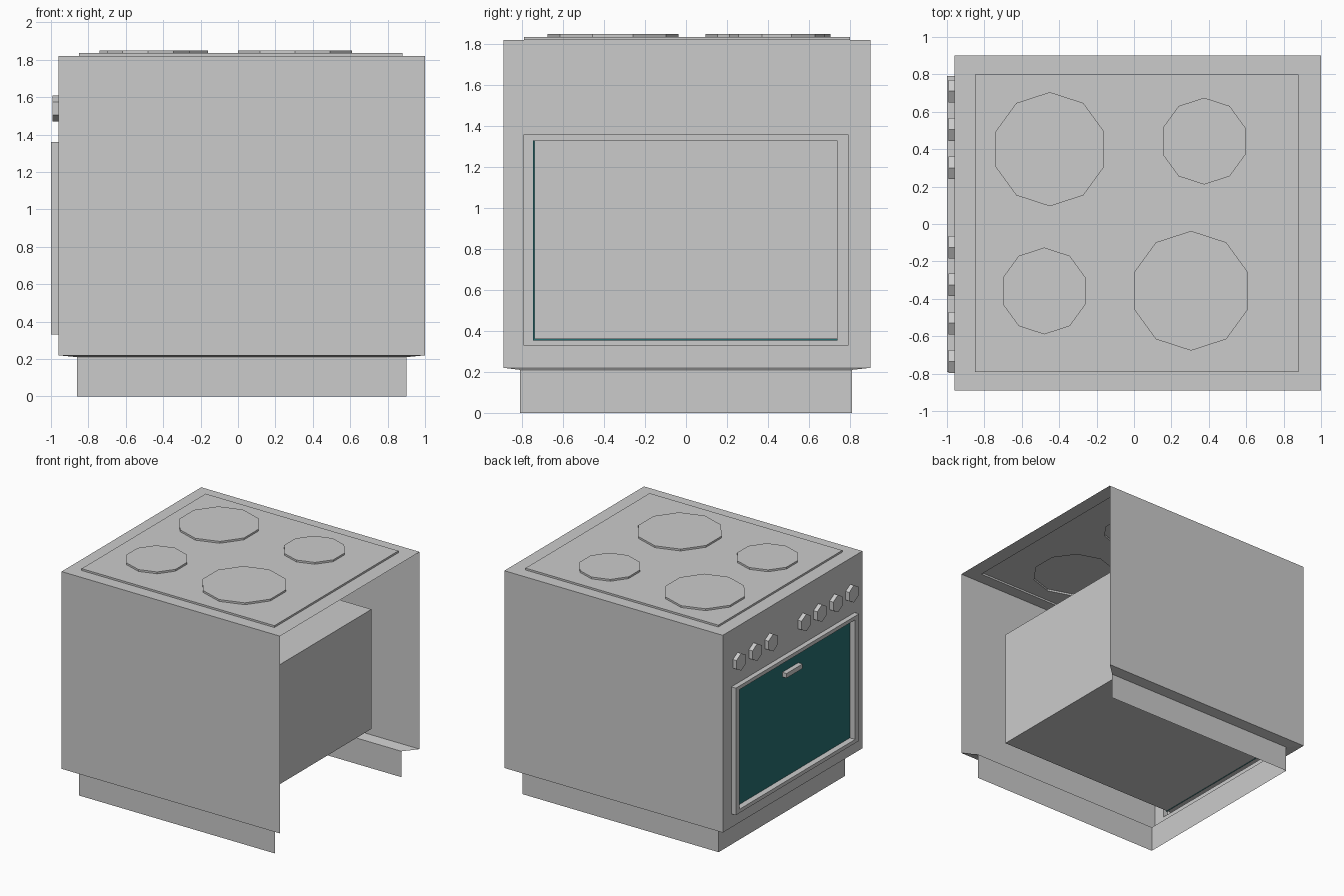
import bpy, bmesh, math

if "Cube" in bpy.data.objects:
    bpy.data.objects.remove(bpy.data.objects["Cube"])


def finish(name, bm, material=None):
    bmesh.ops.remove_doubles(bm, verts=bm.verts, dist=1e-5)
    bmesh.ops.recalc_face_normals(bm, faces=bm.faces)
    mesh = bpy.data.meshes.new(name)
    bm.to_mesh(mesh)
    bm.free()
    obj = bpy.data.objects.new(name, mesh)
    bpy.context.collection.objects.link(obj)
    if material:
        mesh.materials.append(material)
    return obj


def loft(name, rings, skip=(), cap_start=False, cap_end=False):
    """Bridge equal-length point rings; skip holds (step, side) quads left open."""
    bm = bmesh.new()
    loops = [[bm.verts.new(p) for p in ring] for ring in rings]
    n = len(loops[0])
    for i in range(len(loops) - 1):
        a, b = loops[i], loops[i + 1]
        for j in range(n):
            if (i, j) not in skip:
                k = (j + 1) % n
                bm.faces.new((a[j], a[k], b[k], b[j]))
    if cap_start:
        bm.faces.new(loops[0])
    if cap_end:
        bm.faces.new(loops[-1])
    return finish(name, bm)


def rect_z(x0, x1, y0, y1, z):
    return [(x0, y0, z), (x1, y0, z), (x1, y1, z), (x0, y1, z)]


def rect_x(y0, y1, z0, z1, x):
    return [(x, y0, z0), (x, y1, z0), (x, y1, z1), (x, y0, z1)]


def decagon(cx, cy, r, z):
    return [(cx + r * math.cos(math.pi / 2 + i * math.tau / 10),
             cy + r * math.sin(math.pi / 2 + i * math.tau / 10), z)
            for i in range(10)]


BASE = (-0.86, 0.90, -0.81, 0.81)
BODY = (-0.96, 1.00, -0.89, 0.90)
PLATE = (-0.85, 0.88, -0.79, 0.80)
PLATE_Z, BURNER_Z = 1.835, 1.85

# Shell: plinth, flange, side walls and raised hob edge; open at the back and below
loft("stove_body",
     [rect_z(*BASE, 0), rect_z(*BASE, 0.21), rect_z(*BODY, 0.22),
      rect_z(*BODY, 1.82), rect_z(*PLATE, 1.82), rect_z(*PLATE, PLATE_Z)],
     skip={(0, 1), (1, 1), (2, 1), (2, 3)})

# Front panel, door frame and oven cavity in one run of nested rectangles
FRAME = (-0.79, 0.79, 0.33, 1.36)
OVEN = (-0.74, 0.74, 0.36, 1.33)
loft("front_panel_and_oven",
     [rect_x(-0.89, 0.90, 0.22, 1.82, -0.96), rect_x(*FRAME, -0.96),
      rect_x(*FRAME, -1.0), rect_x(*OVEN, -1.0), rect_x(*OVEN, 0.68)],
     cap_end=True)

# Hollow burners: centre x, centre y, radius
burners = [(-0.45, 0.40, 0.305), (0.375, 0.443, 0.232),
           (-0.48, -0.358, 0.232), (0.305, -0.357, 0.32)]
for i, (cx, cy, r) in enumerate(burners):
    loft(f"burner_{i + 1}",
         [decagon(cx, cy, r, PLATE_Z), decagon(cx, cy, r, BURNER_Z)], cap_end=True)

# Hob plate with a hole under each burner
bm = bmesh.new()
edges = []
for ring in [rect_z(*PLATE, PLATE_Z)] + [decagon(*b, PLATE_Z) for b in burners]:
    vs = [bm.verts.new(p) for p in ring]
    edges += [bm.edges.new((vs[i - 1], vs[i])) for i in range(len(vs))]
bmesh.ops.triangle_fill(bm, edges=edges, use_beauty=True, normal=(0, 0, 1))
finish("hob_plate", bm)

# Dark glass pane, set slightly low and to one side in the frame
glass_mat = bpy.data.materials.new("dark_teal_glass")
glass_mat.diffuse_color = (0.02, 0.16, 0.17, 1)
glass_mat.use_nodes = True
glass_mat.node_tree.nodes["Principled BSDF"].inputs["Base Color"].default_value = glass_mat.diffuse_color
bm = bmesh.new()
bm.faces.new([bm.verts.new(p) for p in rect_x(-0.747, 0.74, 0.354, 1.33, -0.952)])
finish("door_glass", bm, glass_mat)

# Door handle
loft("door_handle",
     [rect_x(-0.08, 0.125, 1.185, 1.222, -0.95), rect_x(-0.08, 0.125, 1.185, 1.222, -0.99)],
     cap_end=True)

# Hexagonal knobs with a corner pointing up
for i, y in enumerate((0.71, 0.505, 0.30, -0.125, -0.325, -0.53, -0.735)):
    hexes = [[(x, y + 0.07 * math.sin(k * math.tau / 6), 1.54 + 0.07 * math.cos(k * math.tau / 6))
              for k in range(6)] for x in (-0.96, -0.993)]
    loft(f"knob_{i + 1}", hexes, cap_end=True)
